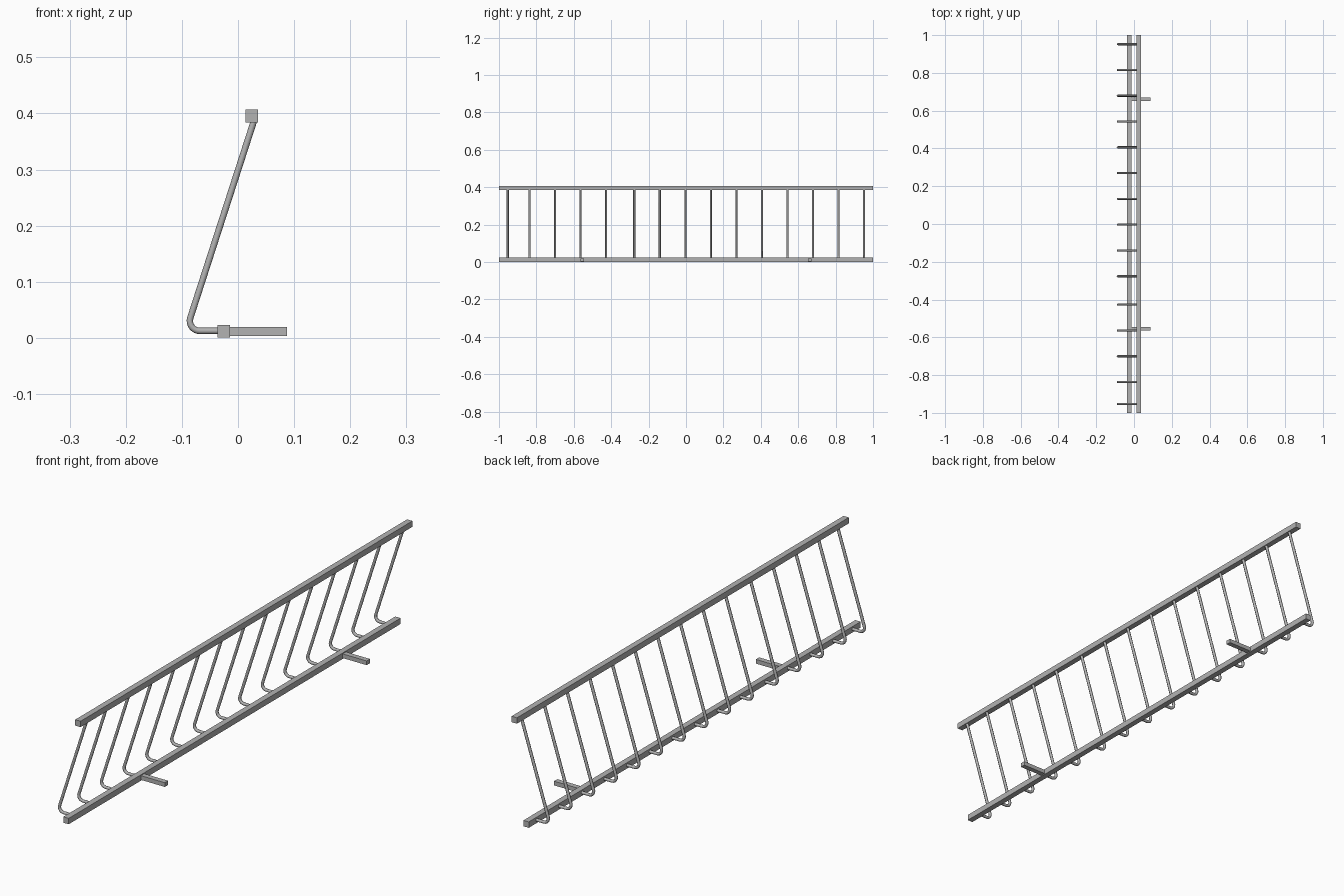
import bpy
from math import cos, sin, tan, pi, atan2
from mathutils import Vector

cube = bpy.data.objects.get("Cube")
if cube:
    bpy.data.objects.remove(cube, do_unlink=True)

steel = bpy.data.materials.new("grey_steel")
steel.use_nodes = True
GREY = (0.45, 0.45, 0.45, 1)
steel.diffuse_color = GREY
steel.node_tree.nodes["Principled BSDF"].inputs["Base Color"].default_value = GREY


def box(name, center, size):
    bpy.ops.mesh.primitive_cube_add(size=1, location=center)
    ob = bpy.context.object
    ob.name = name
    ob.scale = size
    bpy.ops.object.transform_apply(location=False, rotation=False, scale=True)
    ob.data.materials.append(steel)
    return ob


# Long square rails
RAIL = 0.0225
LOW_Z = 0.0117
box("upper_rail", (0.0245, 0, 0.3955), (RAIL, 2, RAIL))
box("lower_rail", (-0.0255, 0, LOW_Z), (RAIL, 2, RAIL))

# Square mounting arms
for i, y in enumerate((-0.555, 0.661)):
    box(f"mounting_arm_{i + 1}", (0.03, y, LOW_Z), (0.114, 0.02, 0.016))

# Bent rod path: straight foot, rounded corner, slanted upright
top = Vector((0.0295, 0, 0.39))
corner = Vector((-0.0925, 0, 0.0125))
slant = (top - corner).normalized()
angle = atan2(slant.z, slant.x)
reach = 0.0245
radius = reach * tan(angle / 2)
pivot = corner + Vector((reach, 0, radius))
path = [Vector((-0.026, 0, corner.z))]
STEPS = 8
for i in range(STEPS + 1):
    a = -pi / 2 - (pi - angle) * i / STEPS
    path.append(pivot + radius * Vector((cos(a), 0, sin(a))))
path.append(top)

curve = bpy.data.curves.new("rod_path", "CURVE")
curve.dimensions = "3D"
curve.bevel_depth = 0.0057
curve.bevel_resolution = 2
curve.use_fill_caps = True
spline = curve.splines.new("POLY")
spline.points.add(len(path) - 1)
for point, co in zip(spline.points, path):
    point.co = (*co, 1)
rod = bpy.data.objects.new("rod_1", curve)
bpy.context.collection.objects.link(rod)
bpy.ops.object.select_all(action="DESELECT")
rod.select_set(True)
bpy.context.view_layer.objects.active = rod
bpy.ops.object.convert(target="MESH")
rod = bpy.context.object
rod.data.materials.clear()
rod.data.materials.append(steel)
bpy.ops.object.shade_smooth_by_angle(angle=pi / 3)

# Repeat the rod along the rails, with a wider bay and a narrow end bay
PITCH = 0.1365
stations = [0.952 - PITCH * i for i in range(10)]
stations += [-0.427 - PITCH * i for i in range(4)] + [-0.953]
rod.location.y = stations[0]
for i, y in enumerate(stations[1:], 2):
    copy = rod.copy()
    copy.name = f"rod_{i}"
    copy.location.y = y
    bpy.context.collection.objects.link(copy)
